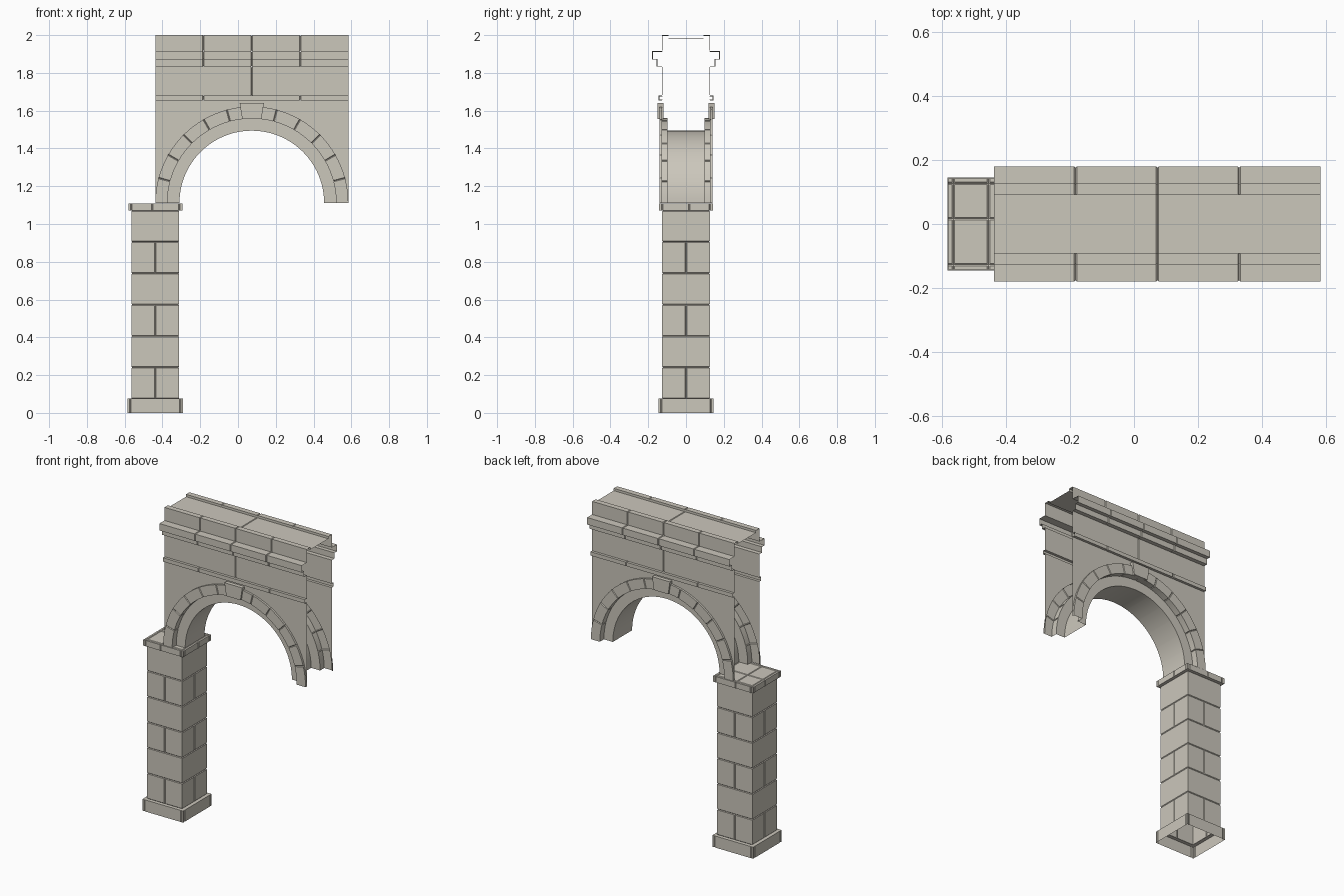
import bpy, bmesh, math

if "Cube" in bpy.data.objects:
    bpy.data.objects.remove(bpy.data.objects["Cube"])

stone = bpy.data.materials.new("pale_limestone")
stone.diffuse_color = (0.60, 0.57, 0.50, 1)
stone.use_nodes = True
stone.node_tree.nodes["Principled BSDF"].inputs["Base Color"].default_value = stone.diffuse_color

C = 0.004                 # joint half width and depth
AX, HW = 0.073, 0.511     # arch centre and half length
X0, X1 = AX - HW, AX + HW
SPRING = 1.111            # springing height of the arch
PX = X0                   # pier centre line


def finish(bm, name):
    me = bpy.data.meshes.new(name)
    bm.to_mesh(me)
    bm.free()
    me.materials.append(stone)
    ob = bpy.data.objects.new(name, me)
    bpy.context.collection.objects.link(ob)
    return ob


def loft(name, rows, flip=False, closed=False):
    """Skin rows of points into an open shell."""
    bm = bmesh.new()
    vs = [[bm.verts.new(p) for p in row] for row in rows]
    n = len(rows[0])
    for a, b in zip(vs, vs[1:]):
        for j in range(n if closed else n - 1):
            k = (j + 1) % n
            f = [a[j], a[k], b[k], b[j]]
            bm.faces.new(f[::-1] if flip else f)
    return finish(bm, name)


def square_ring(half, z, joints, depth):
    """Square outline; joints holds a list of joint positions for each side."""
    pts = []
    for k in range(4):
        ca, sa = [(1, 0), (0, 1), (-1, 0), (0, -1)][k]
        side = [(-half, half)]
        for j in joints[k]:
            side += [(j - C, half), (j, half - depth), (j + C, half)]
        pts += [(PX + u * ca + d * sa, u * sa - d * ca, z) for u, d in side]
    return pts


# Pier base: hollow plinth with joints near the corners
corner = [[-0.132, 0.132]] * 4
loft("pier_base", [square_ring(h, z, corner, d) for h, z, d in
                   [(0.146, 0, C), (0.146, 0.075, C), (0.146, 0.0751, 0)]], closed=True)
loft("pier_base_ledge", [square_ring(h, 0.075, [[0]] * 4, 0) for h in (0.146, 0.122)], closed=True)

# Pier shaft: six courses, every second one split in the middle
rows, step = [], 0.166
for i in range(6):
    z, d = 0.075 + i * step, C * (i % 2 == 0)
    rows += [square_ring(0.126 - C, z, [[0]] * 4, 0),
             square_ring(0.126, z + C, [[0]] * 4, d),
             square_ring(0.126, z + step - C, [[0]] * 4, d)]
rows.append(square_ring(0.126 - C, 0.075 + 6 * step, [[0]] * 4, 0))
loft("pier_shaft", rows, closed=True)

# Pier cap: slab with joints on its sides and top
o = 0.017
cap_joints = [[-0.127, s * o, 0.127] for s in (-1, 1, 1, -1)]
CH, CT = 0.143, 1.109
loft("pier_cap_sides", [square_ring(h, z, cap_joints, d) for h, z, d in
                        [(CH, 1.071, 0), (CH, 1.072, C), (CH, CT, C)]], closed=True)
loft("pier_cap_underside", [square_ring(h, 1.071, [[0]] * 4, 0) for h in (0.122, CH)], closed=True)


def stations(lo, hi, joints):
    """Positions along a run, flagged where a joint sinks in."""
    out = [(lo, False)]
    for j in joints:
        out += [(j - C, False), (j, True), (j + C, False)]
    return out + [(hi, False)]


xs = stations(-CH, CH, [-0.127, -o, 0.127])
ys = stations(-CH, CH, [-0.127, o, 0.127])
loft("pier_cap_top", [[(PX + x, y, CT - C * (jx or jy)) for x, jx in xs] for y, jy in ys])

# Arch: soffit, inner ring and raised voussoir ring swept over a half circle
angles = []
for i in range(49):
    a = i * 3.75
    if i % 4 == 0 and 0 < i < 48:
        angles += [(a - 0.45, False), (a, True), (a + 0.45, False)]
    else:
        angles.append((a, False))


def arch_point(r, y, a):
    t = math.radians(a)
    return (AX + r * math.cos(t), y, SPRING + r * math.sin(t))


rows = []
for a, joint in angles:
    d = C if joint else 0
    half = [(0.511, 0.128), (0.511 - d, 0.141 - d), (0.447 + d, 0.141 - d),
            (0.447 + d, 0.099), (0.383, 0.099)]
    rows.append([arch_point(r, -y, a) for r, y in half] +
                [arch_point(r, y, a) for r, y in half[::-1]])
arch = loft("arch_ring", rows, flip=True)
bpy.context.view_layer.objects.active = arch
arch.select_set(True)
bpy.ops.object.shade_smooth_by_angle(angle=math.radians(25))

# Upper bands: (name, outline of (distance from centre, height), joints)
J = [AX - 0.256, AX, AX + 0.256]
bands = [
    ("string_course", [(0.128, 1.655), (0.145, 1.655), (0.145, 1.680), (0.128, 1.680)], [J[0], J[2]]),
    ("frieze", [(0.128, 1.680), (0.128, 1.833)], [J[1]]),
    ("cornice", [(0.128, 1.833), (0.155, 1.833), (0.155, 1.870), (0.180, 1.870),
                 (0.180, 1.915), (0.128, 1.915)], J),
    ("parapet", [(0.128, 1.915), (0.128, 2.0), (0.093, 2.0), (0.093, 1.985)], J),
]
for s, side in ((-1, "front"), (1, "back")):
    # Spandrel wall between the arch and the string course
    rows = []
    for a, _ in angles:
        p = arch_point(0.511, s * 0.128, a)
        rows.append([p, (p[0], p[1], 1.655)])
    loft(side + "_spandrel", rows, flip=s > 0)

    for name, outline, joints in bands:
        mid = (outline[0][1] + max(z for _, z in outline)) / 2
        rows = []
        for x, joint in stations(X0, X1, joints):
            row = []
            for y, z in outline:
                if joint:
                    top_in = name == "parapet" and y < 0.1
                    y += 0 if top_in else -C
                    z += C if z < mid else -C
                row.append((x, s * y, z))
            rows.append(row)
        loft(side + "_" + name, rows, flip=s < 0)

    # Keystone: tapered block at the crown
    bm = bmesh.new()
    bmesh.ops.create_cube(bm, size=1)
    for v in bm.verts:
        top = v.co.z > 0
        v.co = (AX + math.copysign(0.064 if top else 0.051, v.co.x),
                s * (0.152 if v.co.y * s > 0 else 0.120),
                1.640 if top else 1.557)
    finish(bm, side + "_keystone")

# Channel floor along the top
loft("top_floor", [[(x, y, 1.985 - C * j) for y in (-0.093, 0.093)]
                   for x, j in stations(X0, X1, [AX])], flip=True)
